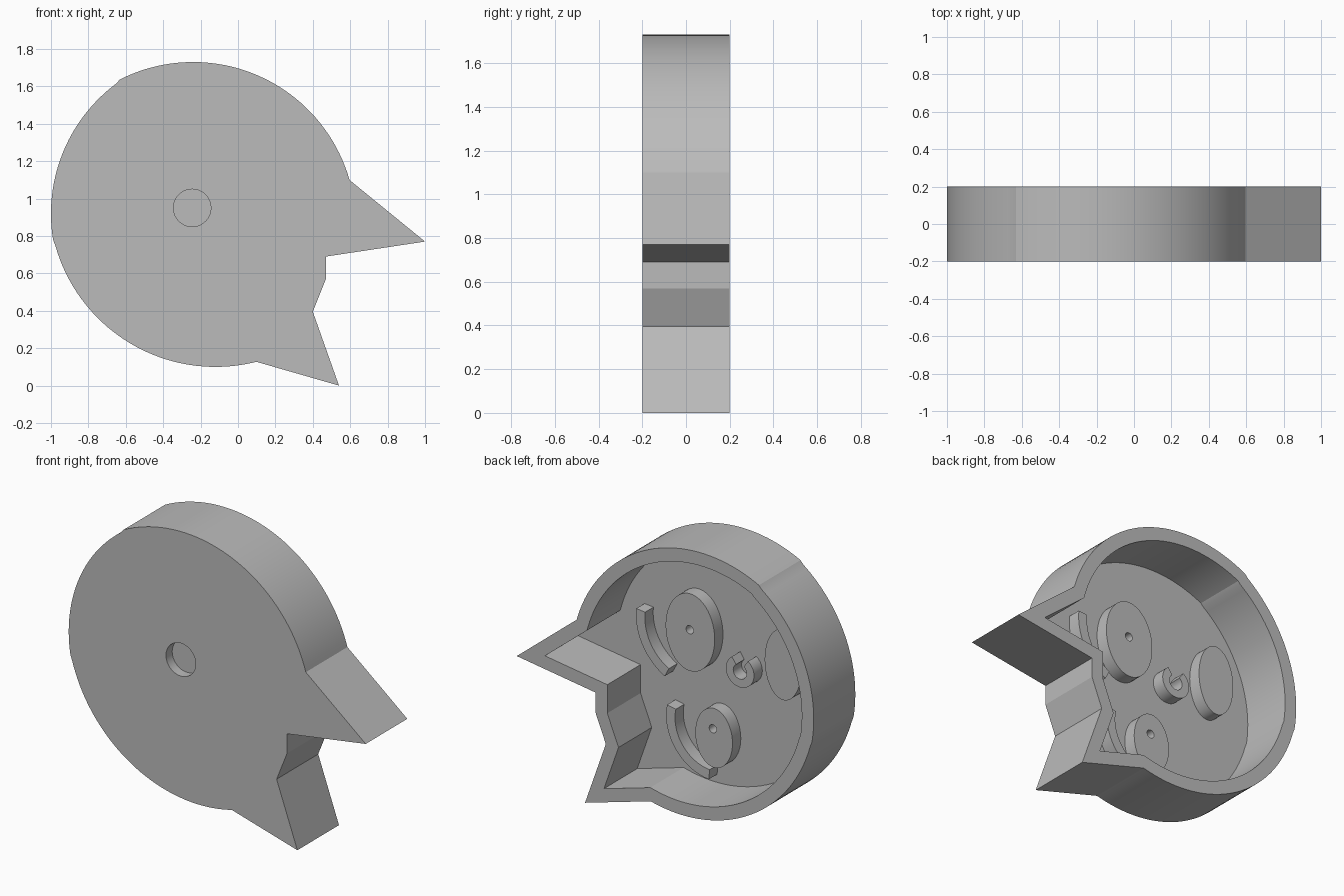
import bpy, bmesh
from math import cos, sin, radians, atan2, tau
from mathutils import Vector

if "Cube" in bpy.data.objects:
    bpy.data.objects.remove(bpy.data.objects["Cube"])

grey = bpy.data.materials.new("plain grey")
grey.use_nodes = True
COLOUR = (0.5, 0.5, 0.5, 1)
grey.diffuse_color = COLOUR
grey.node_tree.nodes["Principled BSDF"].inputs["Base Color"].default_value = COLOUR

FRONT, FLOOR, RAISED, BACK = -0.2, -0.12, -0.04, 0.2
WALL = 0.08


def arc(cx, cz, rx, rz, start, end, steps):
    """Points on an elliptical arc in the x-z plane, angles in radians."""
    return [Vector((cx + rx * cos(a), cz + rz * sin(a)))
            for a in (start + (end - start) * i / steps for i in range(steps + 1))]


def oval(cx, cz, rx, rz, steps=64):
    return arc(cx, cz, rx, rz, 0, tau, steps)[:-1]


def arc_between(centre, radius, p, q, steps):
    """Anticlockwise arc that joins the directions of two points."""
    a = atan2(p[1] - centre[1], p[0] - centre[0])
    b = atan2(q[1] - centre[1], q[0] - centre[0])
    if b < a:
        b += tau
    return arc(*centre, radius, radius, a, b, steps)


def inset(loop, distance):
    """Mitred inward offset of an anticlockwise loop."""
    result = []
    for i, p in enumerate(loop):
        d1 = (p - loop[i - 1]).normalized()
        d2 = (loop[(i + 1) % len(loop)] - p).normalized()
        n1, n2 = Vector((-d1.y, d1.x)), Vector((-d2.y, d2.x))
        result.append(p + (n1 + n2) * distance / (1 + n1.dot(n2)))
    return result


def ring(bm, loop, y):
    return [bm.verts.new((p.x, y, p.y)) for p in loop]


def ring_edges(bm, verts):
    return [bm.edges.new((verts[i - 1], verts[i])) for i in range(len(verts))]


def wall(bm, a, b):
    for i in range(len(a)):
        bm.faces.new((a[i - 1], a[i], b[i], b[i - 1]))


def cap(bm, *edge_loops):
    bmesh.ops.triangle_fill(bm, edges=[e for l in edge_loops for e in l],
                            use_beauty=True, normal=(0, 1, 0))


def finish(bm, name):
    bmesh.ops.recalc_face_normals(bm, faces=bm.faces)
    mesh = bpy.data.meshes.new(name)
    bm.to_mesh(mesh)
    bm.free()
    obj = bpy.data.objects.new(name, mesh)
    bpy.context.collection.objects.link(obj)
    mesh.materials.append(grey)
    bpy.ops.object.select_all(action="DESELECT")
    obj.select_set(True)
    bpy.context.view_layer.objects.active = obj
    bpy.ops.object.shade_smooth_by_angle(angle=radians(20))
    return obj


def prism(name, loops, y0, y1):
    """Solid between two depths; loops after the first are holes."""
    bm = bmesh.new()
    fronts, backs = [], []
    for loop in loops:
        a, b = ring(bm, loop, y0), ring(bm, loop, y1)
        fronts.append(ring_edges(bm, a))
        backs.append(ring_edges(bm, b))
        wall(bm, a, b)
    cap(bm, *fronts)
    cap(bm, *backs)
    return finish(bm, name)


def band(name, cx, cz, radius, width, start, end):
    """Raised curved strip on the floor."""
    a, b = radians(start), radians(end)
    outer, inner = radius + width / 2, radius - width / 2
    loop = arc(cx, cz, outer, outer, a, b, 32) + arc(cx, cz, inner, inner, b, a, 32)
    prism(name, [loop], FLOOR - 0.005, RAISED)


# Head outline: three blended arcs, then the pointed neck and beak
brow, peak, nape, throat = (0.6, 1.1), (-0.63, 1.635), (-0.988, 0.78), (0.1, 0.12)
outline = arc_between((-0.24, 0.86), 0.87, brow, peak, 40)
outline += arc_between((-0.134, 0.92), 0.866, peak, nape, 32)[1:]
outline += arc_between((-0.12, 0.99), 0.89, nape, throat, 40)[1:]
outline += [Vector(p) for p in ((0.54, 0), (0.40, 0.395), (0.47, 0.57),
                                (0.47, 0.69), (1.0, 0.77))]
inner = inset(outline, WALL)

# Open-backed shell with a shallow round socket in the front
bm = bmesh.new()
socket = oval(-0.245, 0.95, 0.1, 0.1)
front, rim = ring(bm, outline, FRONT), ring(bm, outline, BACK)
lip, floor = ring(bm, inner, BACK), ring(bm, inner, FLOOR)
mouth, base = ring(bm, socket, FRONT), ring(bm, socket, FRONT + 0.06)
edges = {key: ring_edges(bm, v) for key, v in
         (("front", front), ("floor", floor), ("mouth", mouth), ("base", base))}
for a, b in ((front, rim), (rim, lip), (lip, floor), (mouth, base)):
    wall(bm, a, b)
cap(bm, edges["front"], edges["mouth"])
cap(bm, edges["floor"])
cap(bm, edges["base"])
finish(bm, "head_shell")

# Raised oval pads, two of them with a pin hole
pads = (("upper_pad", (0.0, 1.09, 0.165, 0.235), (0.003, 1.105)),
        ("lower_pad", (-0.16, 0.49, 0.125, 0.18), (-0.153, 0.544)),
        ("side_pad", (-0.625, 1.06, 0.123, 0.215), None))
for name, shape, hole in pads:
    loops = [oval(*shape)]
    if hole:
        loops.append(oval(*hole, 0.025, 0.025, 24))
    prism(name, loops, FLOOR - 0.005, RAISED)

# Curved strips beside the pads, and the split collar
band("upper_strip", 0.0, 1.1, 0.335, 0.06, -62, 6)
band("lower_strip", -0.153, 0.543, 0.285, 0.06, -85, 12)
band("split_collar", -0.335, 0.94, 0.07, 0.05, 125, 415)
